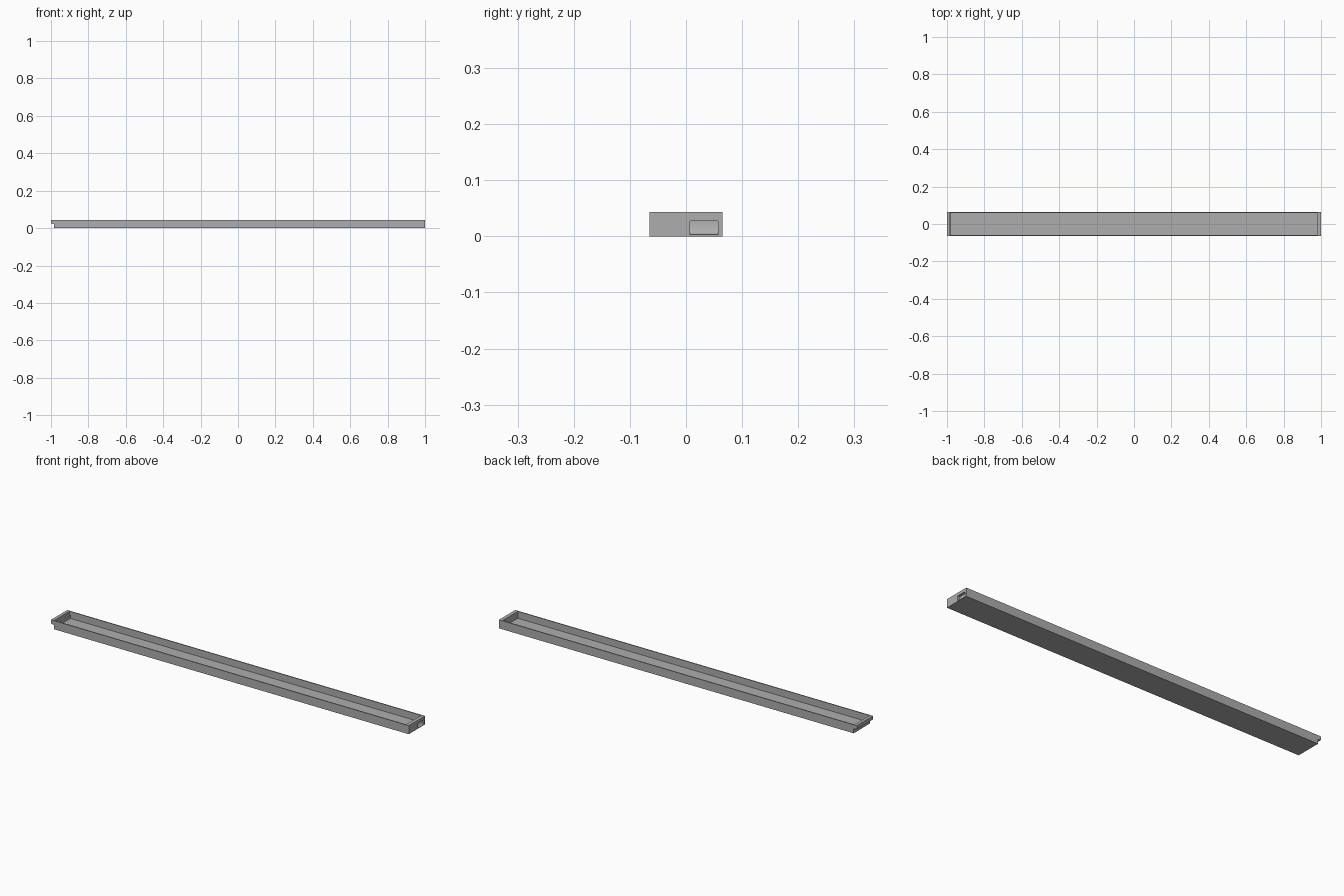
import bpy
import bmesh
import math

cube = bpy.data.objects.get("Cube")
if cube:
    bpy.data.objects.remove(cube, do_unlink=True)

grey = bpy.data.materials.new("matte grey")
grey.use_nodes = True
colour = (0.42, 0.42, 0.42, 1)
grey.diffuse_color = colour
grey.node_tree.nodes["Principled BSDF"].inputs["Base Color"].default_value = colour

HALF_WIDTH = 0.065
HEIGHT = 0.043


def extrude_profile(name, profile, y0, y1):
    """Solid from an x-z outline pulled along y."""
    bm = bmesh.new()
    face = bm.faces.new([bm.verts.new((x, y0, z)) for x, z in profile])
    result = bmesh.ops.extrude_face_region(bm, geom=[face])
    moved = [v for v in result["geom"] if isinstance(v, bmesh.types.BMVert)]
    bmesh.ops.translate(bm, vec=(0, y1 - y0, 0), verts=moved)
    bmesh.ops.recalc_face_normals(bm, faces=bm.faces)
    mesh = bpy.data.meshes.new(name)
    bm.to_mesh(mesh)
    bm.free()
    mesh.materials.append(grey)
    obj = bpy.data.objects.new(name, mesh)
    bpy.context.collection.objects.link(obj)
    return obj


def cut(target, cutter):
    cutter.hide_render = True
    cutter.hide_viewport = True
    cutter.display_type = 'WIRE'
    mod = target.modifiers.new(cutter.name, 'BOOLEAN')
    mod.operation = 'DIFFERENCE'
    mod.solver = 'EXACT'
    mod.object = cutter


# Long tray body with an overhanging lip at one end
tray = extrude_profile("tray", [
    (-0.983, 0), (1, 0), (1, HEIGHT), (-1, HEIGHT),
    (-1, 0.025), (-0.983, 0.022)], -HALF_WIDTH, HALF_WIDTH)

# Open trough with thin side walls
trough = extrude_profile("trough_cutter", [
    (-0.979, 0.008), (0.982, 0.008), (0.982, 0.06), (-0.984, 0.06),
    (-0.984, 0.028), (-0.979, 0.026)], -HALF_WIDTH + 0.005, HALF_WIDTH - 0.005)
cut(tray, trough)

# Scooped finger pocket in the other end, deepest at its flat ceiling
top, bottom, depth, steps = 0.027, 0.003, 0.012, 8
arc = []
for i in range(steps + 1):
    a = math.pi / 2 * i / steps
    arc.append((1 - depth * math.cos(a), top - (top - bottom) * math.sin(a)))
pocket = extrude_profile("pocket_cutter", arc + [(1.01, bottom), (1.01, top)],
                         0.007, 0.057)
cut(tray, pocket)
